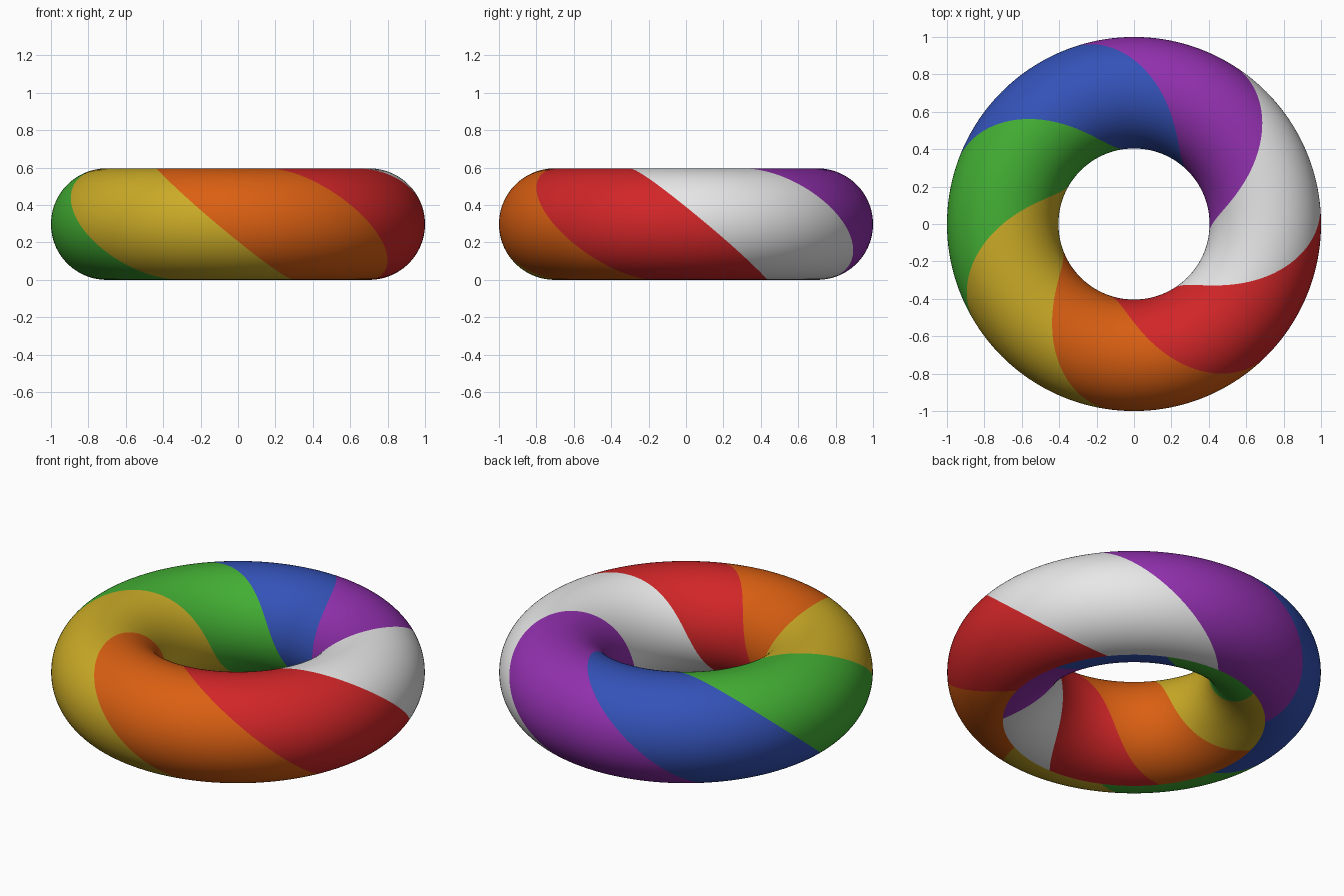
import bpy, bmesh, math

if "Cube" in bpy.data.objects:
    bpy.data.objects.remove(bpy.data.objects["Cube"])

MAJOR, MINOR = 0.702, 0.298
SEGMENT_COLS = 24                 # mesh columns in each colour band
BANDS = [                         # counter-clockwise order, linear colours
    ("white", (0.82, 0.82, 0.82)),
    ("purple", (0.29, 0.03, 0.43)),
    ("blue", (0.034, 0.085, 0.48)),
    ("green", (0.056, 0.43, 0.034)),
    ("yellow", (0.60, 0.41, 0.02)),
    ("orange", (0.70, 0.115, 0.006)),
    ("red", (0.64, 0.019, 0.021)),
]
COLS, ROWS = SEGMENT_COLS * len(BANDS), 100
SHIFT = SEGMENT_COLS * 5 // 2     # bands wind 2.5 segments round the tube
START = math.radians(90) - math.tau / len(BANDS)

# Ring: tube grid sheared along the bands, so the colour edges are mesh edges
bm = bmesh.new()
grid = []
for j in range(ROWS):
    phi = math.tau * j / ROWS - math.pi / 2      # starts at the underside seam
    radius = MAJOR + MINOR * math.cos(phi)
    z = MINOR + MINOR * math.sin(phi)
    row = []
    for i in range(COLS):
        theta = START + math.tau * (i - SHIFT * j / ROWS) / COLS
        row.append(bm.verts.new((radius * math.cos(theta), radius * math.sin(theta), z)))
    grid.append(row)

for j in range(ROWS):
    # the last row joins the first one, offset by the winding
    above, off = (grid[j + 1], 0) if j < ROWS - 1 else (grid[0], -SHIFT)
    for i in range(COLS):
        k = (i + 1) % COLS
        face = bm.faces.new((grid[j][i], grid[j][k],
                             above[(k + off) % COLS], above[(i + off) % COLS]))
        face.material_index = i // SEGMENT_COLS
        face.smooth = True

mesh = bpy.data.meshes.new("swirl_ring")
bm.to_mesh(mesh)
bm.free()
for name, rgb in BANDS:
    mat = bpy.data.materials.new(name)
    mat.diffuse_color = (*rgb, 1.0)
    mat.use_nodes = True
    mat.node_tree.nodes["Principled BSDF"].inputs["Base Color"].default_value = mat.diffuse_color
    mesh.materials.append(mat)
ring = bpy.data.objects.new("swirl_ring", mesh)
bpy.context.collection.objects.link(ring)
